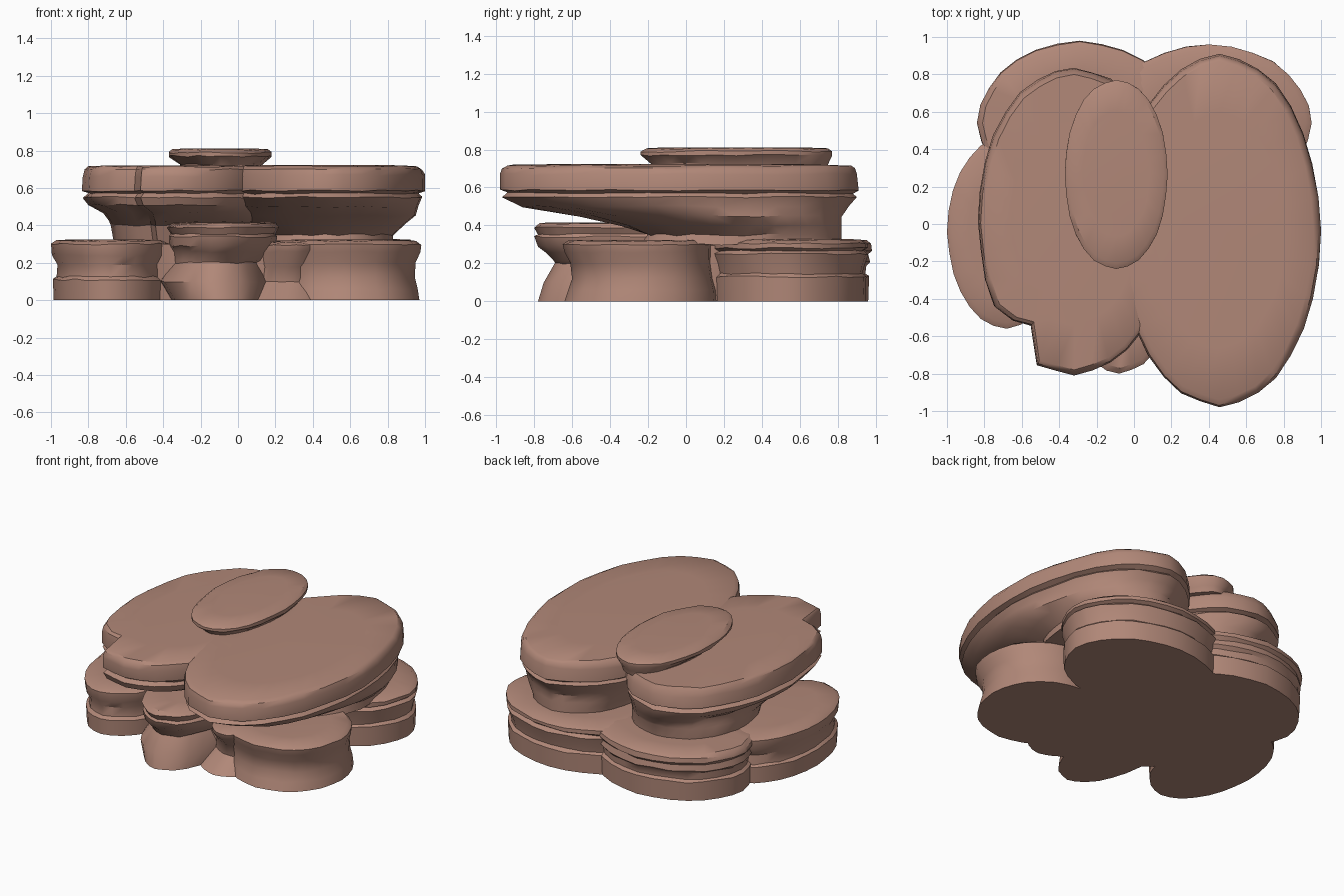
import bpy, bmesh, math, random

random.seed(4)
stone = bpy.data.materials.new("reddish brown stone")
stone.diffuse_color = (0.44, 0.245, 0.188, 1)


def superpoint(a, p):
    """Point on a unit superellipse (p=2 is a plain ellipse)."""
    c, s = math.cos(a), math.sin(a)
    r = (abs(c) ** p + abs(s) ** p) ** (-1 / p)
    return c * r, s * r


def slab(name, rings, sides=28, p=2.0, rough=0.018, notch=None):
    """Loft rings of (z, x0, x1, y0, y1) into a weathered rock slab."""
    bm = bmesh.new()
    bumps = [1 - random.uniform(0, rough) for _ in range(sides)]
    # extra inner ring keeps the top evenly flat
    z, x0, x1, y0, y1 = rings[-1]
    w, d = (x1 - x0) * .15, (y1 - y0) * .15
    rings = rings + [(z + .006, x0 + w, x1 - w, y0 + d, y1 - d)]
    loops = []
    for n, (z, x0, x1, y0, y1) in enumerate(rings):
        loop = []
        for i in range(sides):
            a = 2 * math.pi * i / sides
            u, v = superpoint(a, p)
            k = bumps[i] * (1 - random.uniform(0, rough * 0.3))
            if i % (sides // 4) == 0:
                k = 1
            if notch:
                k *= notch(a)
            dz = random.uniform(-0.005, 0.005) if 0.01 < z and n < len(rings) - 1 else 0
            loop.append(bm.verts.new(((x0 + x1) / 2 + u * k * (x1 - x0) / 2,
                                      (y0 + y1) / 2 + v * k * (y1 - y0) / 2, z + dz)))
        loops.append(loop)
    for lo, hi in zip(loops, loops[1:]):
        for i in range(sides):
            j = (i + 1) % sides
            bm.faces.new((lo[i], lo[j], hi[j], hi[i]))
    bm.faces.new(loops[0][::-1])
    bm.faces.new(loops[-1])
    me = bpy.data.meshes.new(name)
    bm.to_mesh(me)
    bm.free()
    ob = bpy.data.objects.new(name, me)
    bpy.context.collection.objects.link(ob)
    me.materials.append(stone)
    bpy.context.view_layer.objects.active = ob
    ob.select_set(True)
    bpy.ops.object.shade_smooth_by_angle(angle=math.radians(35))
    ob.select_set(False)
    return ob


def layered(name, box, levels, **kw):
    """Slab whose rings are one footprint inset by a given amount per height."""
    x0, x1, y0, y1 = box
    return slab(name, [(z, x0 + d, x1 - d, y0 + d, y1 - d) for z, d in levels], **kw)


# lower tier of rounded boulders
layered("lower_left_boulder", (-1.0, -0.36, -0.56, 0.47),
        [(0, .015), (.11, .01), (.125, .03), (.19, .035), (.24, .005), (.30, 0), (.318, .03)], p=2.05)
layered("lower_back_left_boulder", (-0.84, 0.26, 0.1, 0.98),
        [(0, .02), (.13, .015), (.145, .035), (.19, .03), (.21, .01), (.25, .02), (.27, 0),
         (.30, .005), (.32, .03)], p=2.0)
layered("lower_back_right_boulder", (-0.15, 0.95, 0.12, 0.96),
        [(0, .015), (.13, .01), (.145, .03), (.19, .02), (.25, .0), (.265, .025), (.28, 0),
         (.305, .0), (.322, .03)], p=2.05)
slab("lower_front_right_boulder",
     [(0, .2, .97, -.64, .16), (.06, .2, .96, -.62, .155), (.12, .2, .945, -.60, .14),
      (.2, .19, .95, -.61, .13), (.26, .18, .975, -.64, .13), (.30, .18, .98, -.65, .13),
      (.318, .2, .95, -.62, .11)], p=2.1)
# waisted lobe between the front boulders
slab("front_filler_lobe",
     [(0, .02, .5, -.64, .1), (.1, .08, .48, -.52, .1), (.18, .1, .48, -.54, .1),
      (.26, .11, .5, -.62, .1), (.295, .12, .5, -.63, .1), (.31, .15, .48, -.6, .08)], p=2.2)
slab("front_center_boulder",
     [(0, -.36, .16, -.78, .3), (.1, -.42, .18, -.75, .3), (.2, -.35, .13, -.69, .3),
      (.215, -.35, .15, -.70, .3), (.26, -.35, .17, -.74, .3), (.29, -.37, .2, -.78, .3),
      (.34, -.37, .21, -.80, .3), (.355, -.36, .2, -.78, .3), (.39, -.38, .22, -.80, .3),
      (.41, -.35, .2, -.77, .28)], p=2.1)
# ground core filling the middle
layered("lower_core", (-0.6, 0.6, -0.45, 0.6), [(0, 0), (.3, 0)])


# upper left slab with a broken front left corner
def broken_corner(a):
    d = math.degrees(a) % 360
    return .91 if 220 < d < 230 else .81 if 230 < d < 240 else 1.01 if 240 < d < 250 else 1


slab("upper_left_slab",
     [(.29, -.66, .1, -.15, .74), (.40, -.68, .1, -.2, .75), (.42, -.69, .12, -.38, .76),
      (.47, -.72, .14, -.66, .79), (.51, -.80, .16, -.78, .82), (.55, -.83, .18, -.80, .83),
      (.572, -.80, .17, -.77, .80), (.585, -.835, .19, -.80, .835), (.66, -.83, .19, -.81, .83),
      (.70, -.82, .18, -.80, .81), (.715, -.80, .16, -.78, .80)],
     sides=32, p=2.1, notch=broken_corner)

# upper right slab overhanging the front
slab("upper_right_slab",
     [(.30, .1, .83, -.24, .82), (.35, .1, .83, -.2, .82), (.40, .05, .89, -.34, .82),
      (.45, .0, .95, -.56, .82), (.50, -.05, .965, -.86, .86), (.55, -.075, .985, -.97, .90),
      (.57, -.06, .965, -.94, .88), (.585, -.085, 1.0, -.98, .91),
      (.67, -.085, 1.0, -.98, .90), (.70, -.075, .985, -.97, .89), (.717, -.05, .96, -.94, .87)],
     sides=32, p=2.05)

# small cap stone
slab("cap_stone",
     [(.69, -.31, .12, -.17, .74), (.725, -.31, .13, -.18, .75), (.77, -.37, .18, -.24, .77),
      (.79, -.37, .18, -.24, .77), (.805, -.35, .16, -.21, .75)], p=2.1, rough=.01)
